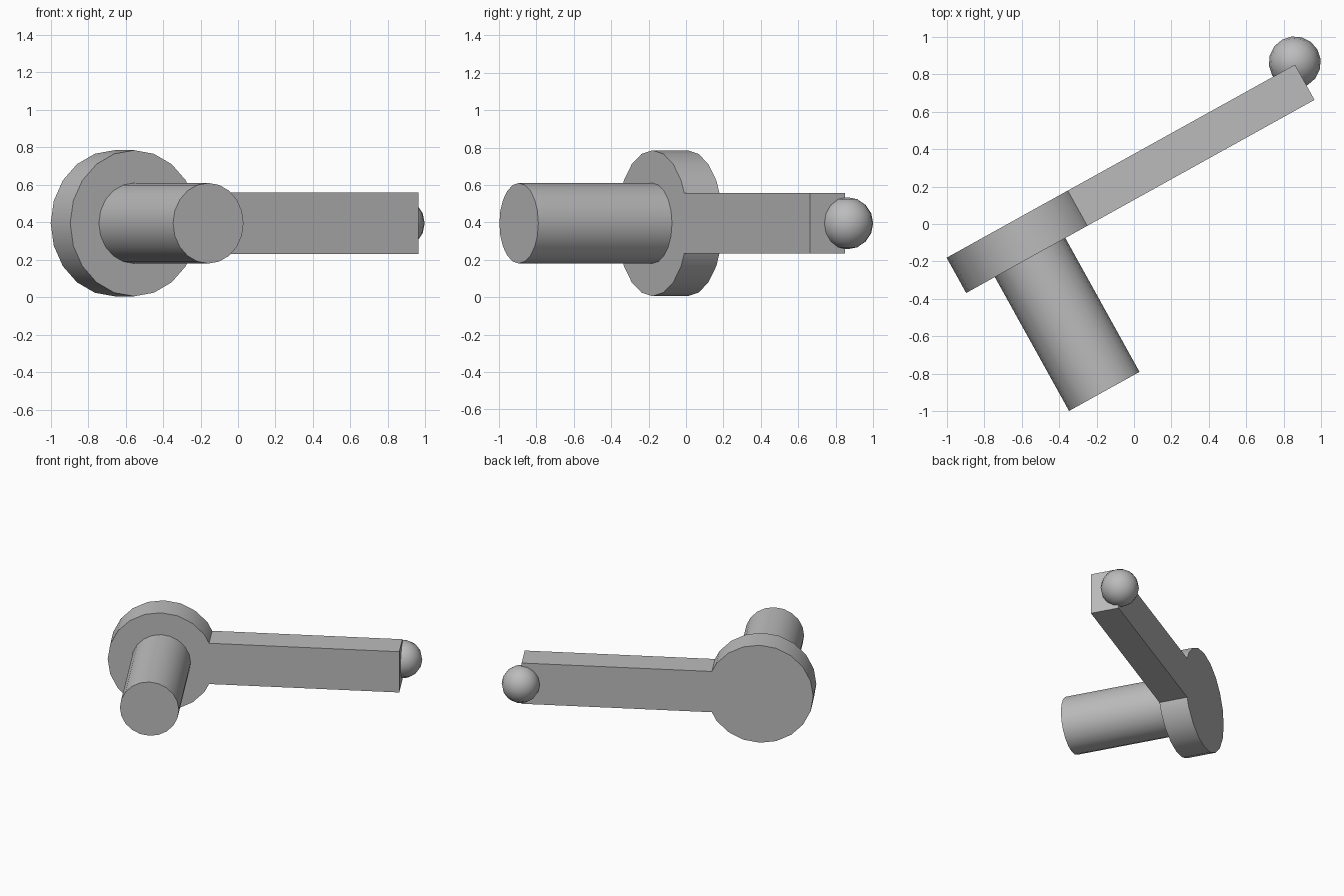
import bpy
import bmesh
from math import radians
from mathutils import Matrix

cube = bpy.data.objects.get("Cube")
if cube:
    bpy.data.objects.remove(cube, do_unlink=True)

GREY = (0.5, 0.5, 0.5, 1.0)
grey = bpy.data.materials.new("plain grey")
grey.use_nodes = True
grey.diffuse_color = GREY
grey.node_tree.nodes["Principled BSDF"].inputs["Base Color"].default_value = GREY

# The crank is laid out along its own axes: x along the arm, -y to the front
FRAME = Matrix.Translation((-0.659, 0.009, 0.395)) @ Matrix.Rotation(radians(29), 4, "Z")
THICK = 0.215


def finish(name, bm, smooth=None):
    bm.transform(FRAME)
    mesh = bpy.data.meshes.new(name)
    bm.to_mesh(mesh)
    bm.free()
    mesh.materials.append(grey)
    obj = bpy.data.objects.new(name, mesh)
    bpy.context.collection.objects.link(obj)
    if smooth:
        bpy.ops.object.select_all(action="DESELECT")
        obj.select_set(True)
        bpy.context.view_layer.objects.active = obj
        bpy.ops.object.shade_smooth_by_angle(angle=radians(smooth))


def cylinder(name, radius, back, front, sides):
    bm = bmesh.new()
    place = Matrix.Translation((0, (back + front) / 2, 0)) @ Matrix.Rotation(radians(90), 4, "X")
    bmesh.ops.create_cone(bm, cap_ends=True, segments=sides, radius1=radius,
                          radius2=radius, depth=back - front, matrix=place)
    finish(name, bm, 30)


# Round hub and the shaft that leaves its front
cylinder("hub_disc", 0.39, 0, -THICK, 20)
cylinder("shaft", 0.215, -THICK, -1.032, 20)

# Flat arm, flush with both faces of the hub
START, END = 0.335, 1.736
bm = bmesh.new()
size = Matrix.Diagonal((END - START, THICK, 0.326, 1))
bmesh.ops.create_cube(bm, size=1, matrix=Matrix.Translation(((START + END) / 2, -THICK / 2, 0)) @ size)
finish("arm", bm)

# Ball knob on the rear corner of the arm's end
bm = bmesh.new()
bmesh.ops.create_uvsphere(bm, u_segments=16, v_segments=8, radius=0.139,
                          matrix=Matrix.Translation((1.741, 0.011, 0)))
finish("ball_knob", bm, 40)
